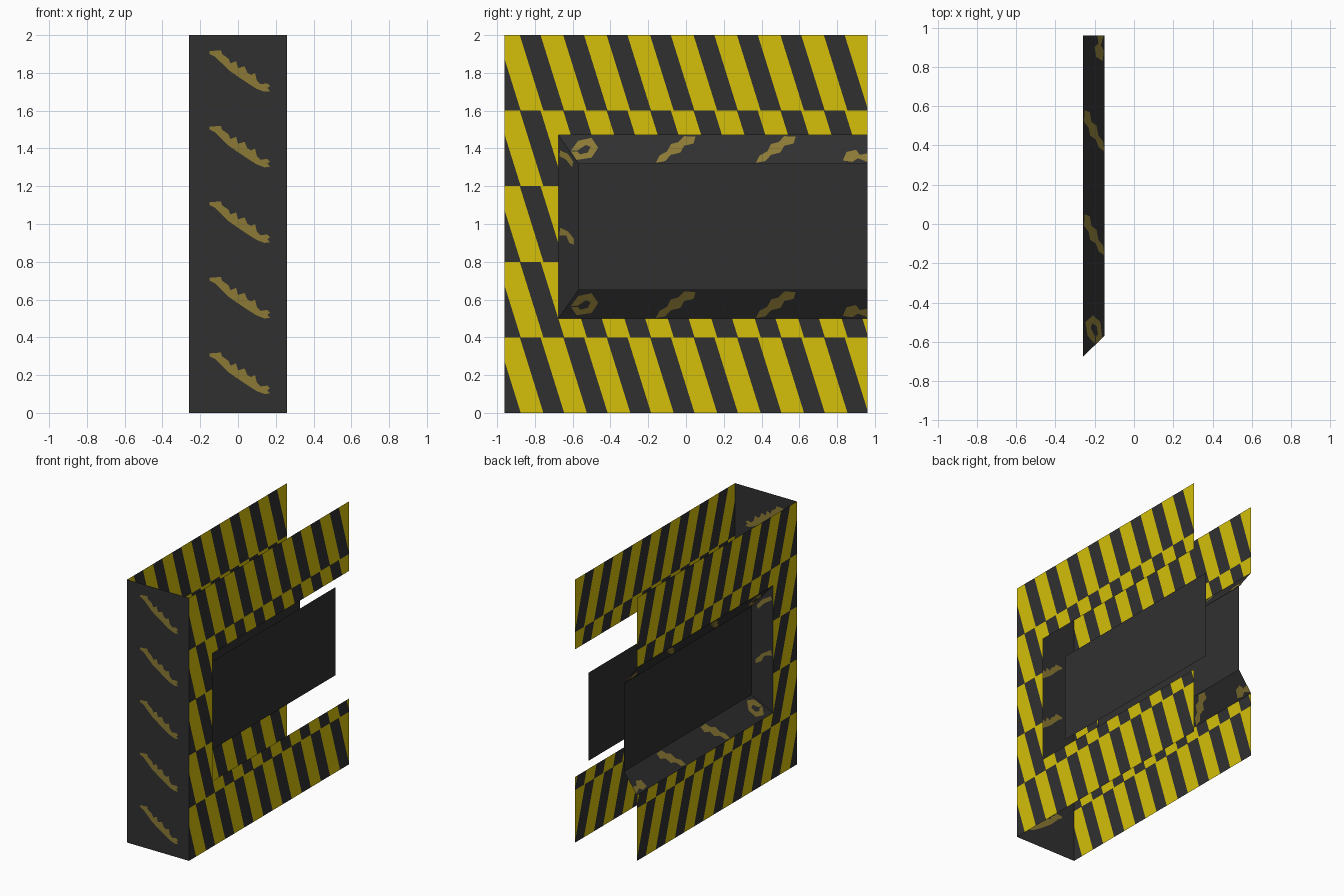
import bpy, bmesh, math
from mathutils import Vector

if "Cube" in bpy.data.objects:
    bpy.data.objects.remove(bpy.data.objects["Cube"])

HX, HY = 0.26, 0.96            # half width and half depth
HOLE_Y, HOLE_Z0, HOLE_Z1 = -0.675, 0.50, 1.47
PAN_X, PAN_Y, PAN_Z0, PAN_Z1 = 0.15, -0.57, 0.65, 1.32
ROW, PERIOD, LEAN = 0.4, 0.23, 0.125


def material(name, rgb):
    m = bpy.data.materials.new(name)
    m.diffuse_color = (*rgb, 1)
    m.use_nodes = True
    m.node_tree.nodes["Principled BSDF"].inputs["Base Color"].default_value = m.diffuse_color
    return m


DARK = material("dark grey", (0.030, 0.030, 0.030))
YELLOW = material("hazard yellow", (0.66, 0.52, 0.003))
WORN = material("worn yellow", (0.26, 0.195, 0.036))


def finish(name, bm, mats):
    me = bpy.data.meshes.new(name)
    bm.to_mesh(me)
    bm.free()
    for m in mats:
        me.materials.append(m)
    ob = bpy.data.objects.new(name, me)
    bpy.context.collection.objects.link(ob)
    return ob


def sheet(name, faces, mat=DARK):
    bm = bmesh.new()
    for f in faces:
        bm.faces.new([bm.verts.new(p) for p in f])
    bmesh.ops.remove_doubles(bm, verts=bm.verts, dist=1e-5)
    return finish(name, bm, [mat])


# striped side wall: C-shaped sheet, each 0.4 high row cut by leaning stripe lines
def striped_wall(name, x):
    bm = bmesh.new()
    zs = [0, 0.4, HOLE_Z0, 0.8, 1.2, HOLE_Z1, 1.6, 2.0]
    for z0, z1 in zip(zs, zs[1:]):
        in_hole = z0 >= HOLE_Z0 - 1e-4 and z1 <= HOLE_Z1 + 1e-4
        y1 = HOLE_Y if in_hole else HY
        top = ROW * (math.floor((z0 + z1) / 2 / ROW) + 1)
        cell = bmesh.new()
        cell.faces.new([cell.verts.new(p) for p in
                        ((x, -HY, z0), (x, y1, z0), (x, y1, z1), (x, -HY, z1))])
        for k in range(-7, 7):
            for edge in (-0.08, 0.04):
                bmesh.ops.bisect_plane(cell, geom=cell.verts[:] + cell.edges[:] + cell.faces[:],
                                       dist=1e-5, plane_co=(x, edge + k * PERIOD, top),
                                       plane_no=(0, ROW, LEAN))
        for f in cell.faces:
            c = f.calc_center_median()
            phase = (c.y - LEAN * (top - c.z) / ROW + 0.08) % PERIOD
            nf = bm.faces.new([bm.verts.new(v.co) for v in f.verts])
            nf.material_index = 1 if phase < 0.12 else 0
        cell.free()
    bmesh.ops.remove_doubles(bm, verts=bm.verts, dist=1e-5)
    finish(name, bm, [DARK, YELLOW])


striped_wall("right_striped_wall", HX)
striped_wall("left_striped_wall", -HX)

# front edge wall
sheet("front_wall", [[(-HX, -HY, 0), (HX, -HY, 0), (HX, -HY, 2), (-HX, -HY, 2)]])

# recessed flat panels
for name, x in (("right_panel", PAN_X), ("left_panel", -PAN_X)):
    sheet(name, [[(x, PAN_Y, PAN_Z0), (x, HY, PAN_Z0), (x, HY, PAN_Z1), (x, PAN_Y, PAN_Z1)]])

# sloped rim, on the left recess only
o = [(-HX, HY, HOLE_Z0), (-HX, HOLE_Y, HOLE_Z0), (-HX, HOLE_Y, HOLE_Z1), (-HX, HY, HOLE_Z1)]
i = [(-PAN_X, HY, PAN_Z0), (-PAN_X, PAN_Y, PAN_Z0), (-PAN_X, PAN_Y, PAN_Z1), (-PAN_X, HY, PAN_Z1)]
sheet("left_recess_rim", [[o[k], o[k + 1], i[k + 1], i[k]] for k in range(3)])


# worn paint: one flat outline on each side of a sheet
def plates(name, origin, u, v, outlines):
    origin, u, v = Vector(origin), Vector(u), Vector(v)
    n = u.cross(v).normalized() * 0.002
    sheet(name, [[origin + u * a + v * b + n * s for a, b in pts[::s]]
                 for pts in outlines for s in (1, -1)], WORN)


# front streak, repeated once per row
streak = [(-.15, .315), (-.09, .32), (-.085, .30), (-.05, .275), (-.04, .25), (-.01, .262),
          (0, .225), (.035, .235), (.05, .20), (.07, .19), (.09, .20), (.10, .16), (.12, .14),
          (.155, .145), (.17, .13), (.155, .12), (.17, .103), (.14, .10), (.10, .115),
          (.06, .14), (0, .18), (-.05, .215), (-.09, .255), (-.12, .285), (-.15, .30)]
plates("front_worn_streaks", (0, -HY, 0), (1, 0, 0), (0, 0, 1),
       [[(a, b + ROW * r) for a, b in streak] for r in range(5)])

# rim patches: v runs from upper to lower edge of the sloped strip
blob = [(0, .98), (.02, .72), (.06, .58), (.08, .32), (.12, .25), (.15, .04), (.21, .06),
        (.20, .30), (.15, .38), (.13, .62), (.08, .70), (.05, .92)]
ring = [(-.61, .55), (-.57, .20), (-.50, .10), (-.465, .45), (-.50, .80), (-.58, .88), (-.61, .58),
        (-.575, .58), (-.56, .68), (-.52, .62), (-.505, .42), (-.53, .35), (-.575, .55)]
tail = [(.83, .90), (.85, .6), (.90, .52), (.92, .7), (.96, .65), (.96, .95), (.91, .82), (.88, .95)]
along = [[(a - .16, b) for a, b in blob], [(a + .37, b) for a, b in blob], ring, tail]
plates("upper_rim_patches", (-HX, 0, HOLE_Z1), (0, 1, 0), (.11, 0, -.15), along)
plates("lower_rim_patches", (-PAN_X, 0, PAN_Z0), (0, 1, 0), (-.11, 0, -.15), along)
plates("front_rim_patches", (-HX, HOLE_Y, 0), (0, 0, 1), (.11, .105, 0),
       [[(.94, .05), (.94, .4), (.90, .55), (.89, .8), (.92, .8), (.96, .5), (.98, .1)],
        [(1.36, .05), (1.34, .4), (1.30, .7), (1.33, .75), (1.37, .5), (1.39, .1)]])
